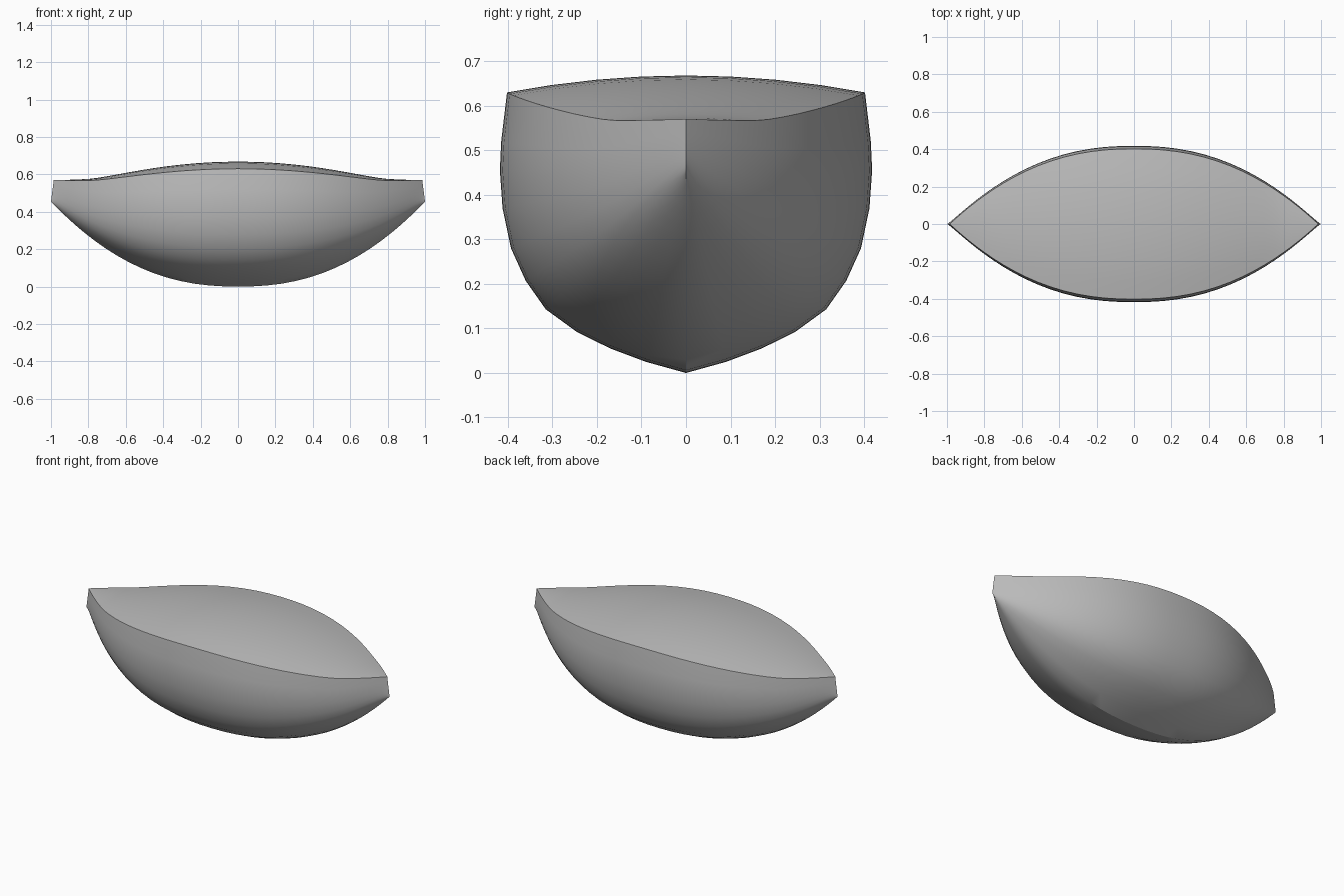
import bpy
import bmesh
import math

cube = bpy.data.objects.get("Cube")
if cube:
    bpy.data.objects.remove(cube, do_unlink=True)

STATIONS = 40     # cross-sections along the hull
DECK_CUTS = 8     # strips across the deck

# Midship half-section from keel to gunwale: (half-width, height)
SECTION = [(0, 0), (0.09, 0.025), (0.17, 0.055), (0.245, 0.092),
           (0.315, 0.143), (0.36, 0.207), (0.393, 0.28), (0.412, 0.37),
           (0.418, 0.455), (0.415, 0.52), (0.402, 0.63)]
DEPTH = SECTION[-1][1]
BEAM = SECTION[-1][0]


def keel(s):
    return 0.455 * abs(s) ** 2.32


def fullness(s):
    return max(0.0, 1 - abs(s) ** 2.28)


def sheer(s):
    rise = max(0.0, 1 - (s / 0.8) ** 2) ** 1.3
    return 0.566 + 0.064 * rise + 0.004 * s ** 8


def ring(s):
    """One closed section: hull from gunwale to gunwale, then back over the deck."""
    bottom, top, wide = keel(s), sheer(s), fullness(s)
    side = []
    for y, z in SECTION:
        h = (z / DEPTH) ** (1 + 0.35 * s ** 4)
        side.append((s * (1 - 0.015 * h), y * wide, bottom + (top - bottom) * h))
    points = [(x, -y, z) for x, y, z in reversed(side)] + side[1:]
    # Crowned deck
    for i in range(1, DECK_CUTS):
        t = 1 - 2 * i / DECK_CUTS
        crown = 0.038 * wide ** 1.5 * (1 - t * t)
        points.append((side[-1][0], BEAM * wide * t, top + crown))
    return points


# Hull and deck skin
bm = bmesh.new()
rings = []
for i in range(STATIONS + 1):
    s = math.sin(math.pi / 2 * (2 * i / STATIONS - 1))
    rings.append([bm.verts.new(p) for p in ring(s)])
for a, b in zip(rings, rings[1:]):
    for j in range(len(a)):
        k = (j + 1) % len(a)
        bm.faces.new((a[j], b[j], b[k], a[k]))
# Close the stem lines at both ends
bmesh.ops.remove_doubles(bm, verts=bm.verts, dist=0.0002)
bmesh.ops.recalc_face_normals(bm, faces=bm.faces)

mesh = bpy.data.meshes.new("boat_hull")
bm.to_mesh(mesh)
bm.free()
hull = bpy.data.objects.new("boat_hull", mesh)
bpy.context.collection.objects.link(hull)

# Plain grey finish
grey = bpy.data.materials.new("plain_grey")
grey.use_nodes = True
color = (0.5, 0.5, 0.5, 1)
grey.diffuse_color = color
for node in grey.node_tree.nodes:
    if node.type == 'BSDF_PRINCIPLED':
        node.inputs["Base Color"].default_value = color
mesh.materials.append(grey)

# Smooth skin with crisp gunwale, stem and keel
bpy.ops.object.select_all(action='DESELECT')
hull.select_set(True)
bpy.context.view_layer.objects.active = hull
bpy.ops.object.shade_smooth_by_angle(angle=math.radians(30))
